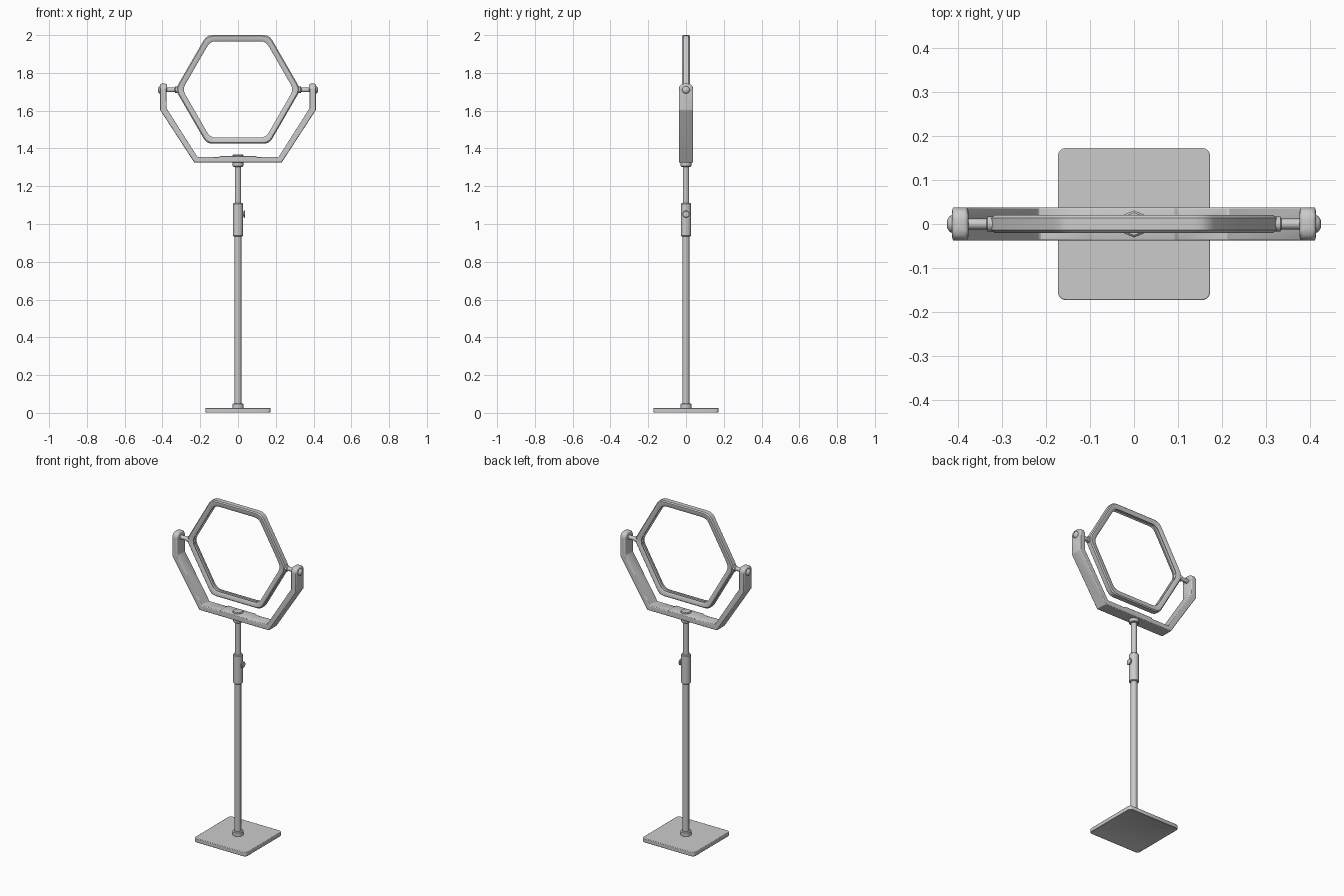
import bpy, bmesh, math
from mathutils import Matrix, Vector

if "Cube" in bpy.data.objects:
    bpy.data.objects.remove(bpy.data.objects["Cube"])


def finish(name, bm, bevel=0.0, segs=2, angle=40):
    bmesh.ops.recalc_face_normals(bm, faces=bm.faces)
    me = bpy.data.meshes.new(name)
    bm.to_mesh(me)
    bm.free()
    ob = bpy.data.objects.new(name, me)
    bpy.context.collection.objects.link(ob)
    bpy.context.view_layer.objects.active = ob
    ob.select_set(True)
    if bevel:
        m = ob.modifiers.new("bevel", 'BEVEL')
        m.width, m.segments, m.limit_method = bevel, segs, 'ANGLE'
        m.angle_limit = math.radians(25)
    bpy.ops.object.shade_smooth_by_angle(angle=math.radians(angle))
    ob.select_set(False)
    return ob


def lathe(name, profile, origin=(0, 0, 0), axis=(0, 0, 1), n=16):
    """Revolve (radius, height) points about an axis, capping both ends."""
    bm = bmesh.new()
    rot = Vector((0, 0, 1)).rotation_difference(Vector(axis)).to_matrix()
    rings = [[bm.verts.new(rot @ Vector((r * math.cos(2 * math.pi * i / n),
                                         r * math.sin(2 * math.pi * i / n), h)) + Vector(origin))
              for i in range(n)] for r, h in profile]
    for a, b in zip(rings, rings[1:]):
        for i in range(n):
            bm.faces.new((a[i], a[(i + 1) % n], b[(i + 1) % n], b[i]))
    bm.faces.new(rings[0])
    bm.faces.new(rings[-1])
    return finish(name, bm)


def rounded(r, z0, z1, b=0.004):
    return [(r - b, z0), (r, z0 + b), (r, z1 - b), (r - b, z1)]


# Base plate with recessed underside
bm = bmesh.new()
bmesh.ops.create_cube(bm, size=1, matrix=Matrix.Translation((0, 0, 0.0125)) @ Matrix.Diagonal((0.346, 0.346, 0.025, 1)))
bmesh.ops.bevel(bm, geom=[e for e in bm.edges if abs(e.verts[0].co.z - e.verts[1].co.z) > 0.01],
                offset=0.018, segments=3, profile=0.5, affect='EDGES')
under = [f for f in bm.faces if f.calc_center_median().z < 0.001]
bmesh.ops.inset_region(bm, faces=under, thickness=0.018)
bmesh.ops.translate(bm, verts=list(under[0].verts), vec=(0, 0, 0.005))
finish("base_plate", bm, 0.003)

# Pole, collars and height sleeve
lathe("base_collar", rounded(0.03, 0.022, 0.05))
lathe("lower_pole", [(0.018, 0.02), (0.018, 1.0)])
lathe("upper_pole", [(0.0165, 0.95), (0.0165, 1.34)])
lathe("height_sleeve", rounded(0.027, 0.935, 1.11))
lathe("yoke_collar", rounded(0.028, 1.303, 1.33))
lathe("yoke_cap", rounded(0.03, 1.345, 1.368), n=8)

# Sleeve locking knob
lathe("knob_stem", [(0.009, 0.02), (0.009, 0.032)], (0, 0, 1.052), (1, 0, 0))
lathe("knob_head", rounded(0.019, 0.029, 0.038, 0.003), (0, 0, 1.052), (1, 0, 0))

# Yoke: extruded strip
half = [(0.092, 1.361), (0.1, 1.355), (0.215, 1.355), (0.378, 1.612), (0.378, 1.72),
        (0.412, 1.72), (0.412, 1.603), (0.231, 1.325)]
pts = half + [(-x, z) for x, z in reversed(half)]
bm = bmesh.new()
face = bm.faces.new([bm.verts.new((x, -0.038, z)) for x, z in pts])
ext = bmesh.ops.extrude_face_region(bm, geom=[face])
bmesh.ops.translate(bm, verts=[v for v in ext['geom'] if isinstance(v, bmesh.types.BMVert)], vec=(0, 0.076, 0))
finish("yoke", bm, 0.004)

# Hexagonal ring swept from a shallow channel cross-section
section = [(0.2875, -0.014), (0.2815, -0.020), (0.261, -0.020), (0.255, -0.015), (0.255, -0.011),
           (0.262, -0.010), (0.262, 0.010), (0.255, 0.011), (0.255, 0.015), (0.261, 0.020),
           (0.2815, 0.020), (0.2875, 0.014)]
cz, cut, seg = 1.7125, 0.03, 3
bm = bmesh.new()
loops = []
for k in range(6):
    for s in range(seg + 1):
        # each corner is a quadratic curve between the two adjoining sides
        t, loop = s / seg, []
        for a, y in section:
            c = [Vector((math.cos(math.radians(60 * (k + d))), math.sin(math.radians(60 * (k + d)))))
                 * a / math.cos(math.radians(30)) for d in (-1, 0, 1)]
            p0 = c[1] + (c[0] - c[1]).normalized() * cut
            p2 = c[1] + (c[2] - c[1]).normalized() * cut
            p = p0 * (1 - t) ** 2 + c[1] * 2 * t * (1 - t) + p2 * t * t
            loop.append(bm.verts.new((p.x, y, cz + p.y)))
        loops.append(loop)
n = len(section)
for i, a in enumerate(loops):
    b = loops[(i + 1) % len(loops)]
    for j in range(n):
        bm.faces.new((a[j], a[(j + 1) % n], b[(j + 1) % n], b[j]))
finish("hexagon_ring", bm)

# Arm ends and pivots on both sides
for side, s in (("left", -1), ("right", 1)):
    bm = bmesh.new()
    out = [(0.038, 1.70), (0.038, 1.722), (0.030, 1.735), (0.018, 1.743)]
    outline = out + [(-y, z) for y, z in reversed(out)]
    f = bm.faces.new([bm.verts.new((s * 0.376, y, z)) for y, z in outline])
    ext = bmesh.ops.extrude_face_region(bm, geom=[f])
    bmesh.ops.translate(bm, verts=[v for v in ext['geom'] if isinstance(v, bmesh.types.BMVert)], vec=(s * 0.037, 0, 0))
    finish(side + "_arm_end", bm, 0.009, 3)
    pin = [(0.012, 0.288), (0.016, 0.292), (0.016, 0.302), (0.012, 0.304), (0.012, 0.315),
           (0.017, 0.317), (0.017, 0.332), (0.012, 0.335), (0.012, 0.38)]
    lathe(side + "_pivot_pin", pin, (0, 0, 1.71), (s, 0, 0))
    lathe(side + "_pivot_bolt", [(0.02, 0.40), (0.02, 0.414), (0.016, 0.420), (0.009, 0.424)],
          (0, 0, 1.71), (s, 0, 0))
